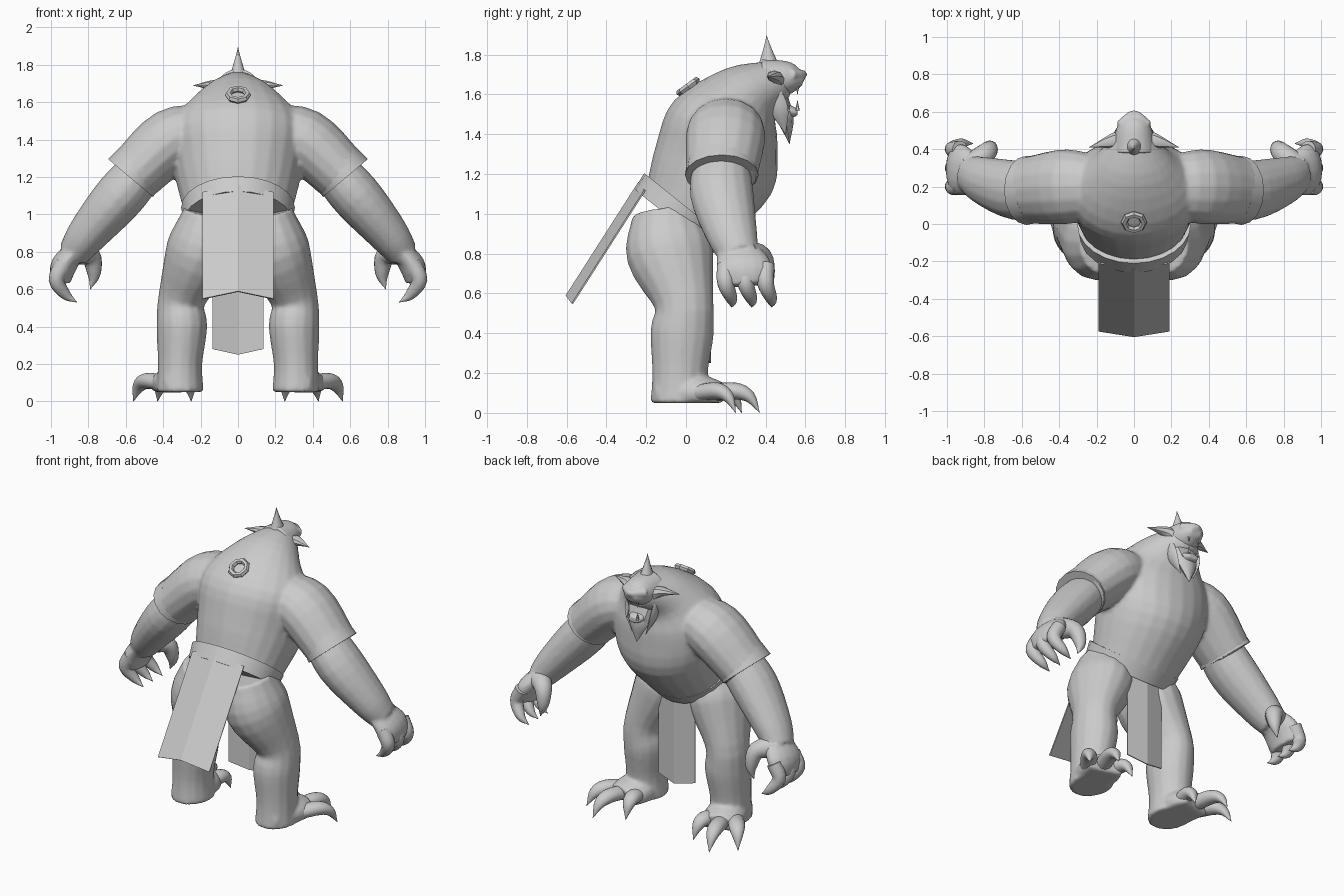
import bpy, bmesh, math
from mathutils import Vector

cube = bpy.data.objects.get("Cube")
if cube:
    bpy.data.objects.remove(cube, do_unlink=True)

colour = (.6, .6, .6, 1)
grey = bpy.data.materials.new("plain_grey")
grey.use_nodes = True
grey.diffuse_color = colour
grey.node_tree.nodes["Principled BSDF"].inputs["Base Color"].default_value = colour


def activate(ob):
    bpy.ops.object.select_all(action='DESELECT')
    ob.select_set(True)
    bpy.context.view_layer.objects.active = ob


def finish(ob, angle=40):
    """Apply the modifiers and shade with sharp edges kept."""
    activate(ob)
    for modifier in list(ob.modifiers):
        bpy.ops.object.modifier_apply(modifier=modifier.name)
    bpy.ops.object.shade_smooth_by_angle(angle=math.radians(angle))
    return ob


def make(name, bm):
    bmesh.ops.recalc_face_normals(bm, faces=bm.faces)
    mesh = bpy.data.meshes.new(name)
    bm.to_mesh(mesh)
    bm.free()
    mesh.materials.append(grey)
    ob = bpy.data.objects.new(name, mesh)
    bpy.context.collection.objects.link(ob)
    return ob


def flow(rows, steps=4):
    """Smooth spline through rows of equal length."""
    rows = [Vector(row) for row in rows]
    rows = [rows[0] * 2 - rows[1], *rows, rows[-1] * 2 - rows[-2]]
    result = []
    for before, start, end, after in zip(rows, rows[1:], rows[2:], rows[3:]):
        leave, arrive = (end - before) / 2, (after - start) / 2
        for step in range(steps):
            t = step / steps
            ease = t * t * (3 - 2 * t)
            result.append(start.lerp(end, ease) + leave * (t * (1 - t) ** 2)
                          - arrive * (t * t * (1 - t)))
    return result + [rows[-2]]


def skin(name, rings, sides=16, pair=False, floor=0):
    """Loft through elliptical rings given as (centre, half axis, half axis)."""
    bm = bmesh.new()
    loops = []
    for centre, across, along in rings:
        loop = []
        for i in range(sides):
            turn = math.tau * i / sides
            point = centre + across * math.cos(turn) + along * math.sin(turn)
            point.z = max(point.z, floor)
            loop.append(bm.verts.new(point))
        loops.append(loop)
    for low, high in zip(loops, loops[1:]):
        for i in range(sides):
            bm.faces.new((low[i - 1], low[i], high[i], high[i - 1]))
    bm.faces.new(loops[0])
    bm.faces.new(loops[-1])
    ob = make(name, bm)
    if pair:
        ob.modifiers.new("mirror", 'MIRROR').use_mirror_merge = False
    return finish(ob)


def tube(name, rows, ref=(0, 1, 0), wide=.85, pair=True, **options):
    """Limb along rows of (x, y, z, radius); wide scales the radius across ref."""
    rows = flow(rows)
    spots = [Vector(row[:3]) for row in rows]
    rings = []
    for i, row in enumerate(rows):
        heading = (spots[min(i + 1, len(spots) - 1)] - spots[max(i - 1, 0)]).normalized()
        side = Vector(ref)
        side = (side - heading * side.dot(heading)).normalized()
        radius = max(row[3], .001)
        rings.append((spots[i], side * radius, heading.cross(side) * radius * wide))
    return skin(name, rings, pair=pair, **options)


def profile(name, rows):
    """Central form from rows of (back y, back z, front y, front z, half width)."""
    rings = []
    for back, top, front, bottom, half in flow(rows):
        a, b = Vector((0, back, top)), Vector((0, front, bottom))
        rings.append(((a + b) / 2, Vector((half, 0, 0)), (b - a) / 2))
    return skin(name, rings, sides=24)


def fuse(name, parts, voxel=.012):
    """Melt overlapping lofts into one smooth skin."""
    body = parts[0]
    activate(body)
    for part in parts:
        part.select_set(True)
    bpy.ops.object.join()
    body.name = name
    melt = body.modifiers.new("melt", 'REMESH')
    melt.mode, melt.voxel_size = 'VOXEL', voxel
    body.modifiers.new("relax", 'SMOOTH').iterations = 5
    finish(body, 60)


# Hunched torso with short sleeves
torso = profile("torso", [
    (-.2, 1.13, .18, .84, .28), (-.15, 1.35, .43, 1.1, .34), (-.06, 1.57, .46, 1.35, .36),
    (.2, 1.73, .45, 1.5, .22), (.45, 1.77, .53, 1.6, .09)])
sleeves = tube("sleeves", [(.15, .2, 1.45, .15), (.35, .2, 1.4, .2), (.57, .18, 1.2, .18)],
               pair=True)
fuse("tunic", [torso, sleeves])
tube("sleeve_hems", [(.52, .18, 1.26, .175), (.575, .18, 1.195, .185)])

# Arms with three clawed fingers and a thumb
forearms = tube("forearms", [
    (.48, .18, 1.27, .14), (.63, .18, 1.1, .16), (.8, .23, .9, .13), (.88, .27, .79, .1)])
palms = tube("palms", [(.85, .25, .83, .1), (.93, .29, .73, .14), (.95, .3, .64, .11)],
             wide=.5)
fuse("arms", [forearms, palms])
for y in (.2, .3, .4):
    tip = y + .03
    tube("fingers", [(.93, y, .74, .045), (.97, y, .65, .042), (.92, tip, .57, .028),
                     (.86, tip, .53, 0)], wide=1)
tube("thumbs", [(.88, .3, .8, .07), (.79, .38, .78, .055), (.77, .41, .68, .035),
                (.79, .41, .6, 0)], ref=(1, 1, 0), wide=1)

# Legs on flat feet with three clawed toes
shanks = tube("shanks", [
    (.15, -.1, 1, .17), (.2, -.08, .8, .22), (.3, -.01, .55, .15), (.3, -.02, .4, .16),
    (.31, -.03, .2, .14), (.31, -.03, .05, .15)])
feet = tube("feet", [(.31, -.15, .1, .08), (.33, .05, .1, .13), (.36, .17, .08, .11)],
            ref=(1, 0, 0), wide=.7, floor=.05)
fuse("legs", [shanks, feet])
for root, tip in (((.28, .1), (.25, .28)), ((.36, .12), (.43, .37)), ((.41, .06), (.56, .25))):
    root, tip = Vector(root), Vector(tip)
    tube("toes", [(*root, .1, .05), (*root.lerp(tip, .5), .11, .05),
                  (*root.lerp(tip, .8), .08, .035), (*tip, 0, 0)], ref=(1, 0, 0))

# Belt tilted down towards the belly
depth, lift = Vector((0, .2, -.16)), Vector((0, .03, .036))
skin("belt", [(Vector((0, -.03, 1)) + lift * side, Vector((.29 * grow, 0, 0)), depth * grow)
              for side, grow in ((-1, .9), (-1, 1), (1, 1.05), (1, .95))], sides=24)


def flap(name, half, top, bottom, fold):
    """Cloth panel creased down the middle; ends and crease offset are (y, z)."""
    bm = bmesh.new()
    edges = [[bm.verts.new((x * half, y + (not x) * fold[0], z + (not x) * fold[1]))
              for x in (-1, 0, 1)] for y, z in (top, bottom)]
    for i in range(2):
        bm.faces.new((edges[0][i], edges[0][i + 1], edges[1][i + 1], edges[1][i]))
    ob = make(name, bm)
    ob.modifiers.new("thickness", 'SOLIDIFY').thickness = .008
    finish(ob, 5)


flap("back_flap", .19, (-.21, 1.12), (-.575, .55), (-.03, .04))
flap("front_flap", .135, (.1, .9), (.1, .28), (.025, -.03))

# Eight-sided medallion lying on the upper back
bpy.ops.mesh.primitive_torus_add(
    major_segments=8, minor_segments=6, major_radius=.052, minor_radius=.018,
    location=(0, .01, 1.64), rotation=(math.radians(36), 0, 0))
medallion = bpy.context.object
medallion.name = "medallion_ring"
medallion.data.materials.append(grey)
finish(medallion, 20)

# Head with brow, open mouth, pointed beard, ears and horn
skull = profile("skull", [(.38, 1.78, .38, 1.54, .12), (.53, 1.76, .52, 1.6, .09),
                          (.6, 1.69, .58, 1.64, .04)])
jaw = profile("jaw", [(.4, 1.6, .4, 1.46, .1), (.56, 1.53, .56, 1.49, .04)])
brow = tube("brow", [(-.08, .53, 1.7, .025), (0, .59, 1.7, .022), (.08, .53, 1.7, .025)],
            ref=(0, 0, 1), pair=False)
fuse("head", [skull, jaw, brow], .008)
tube("beard", [(0, .46, 1.56, .1), (0, .5, 1.47, .07), (0, .52, 1.35, 0)],
     ref=(1, 0, 0), wide=.6, pair=False, sides=8)
tube("cheek_tufts", [(.1, .43, 1.63, .04), (.09, .47, 1.52, .045), (.05, .5, 1.4, 0)],
     wide=.3, sides=8)
tube("ears", [(.08, .45, 1.67, .05), (.13, .44, 1.69, .035), (.24, .41, 1.69, 0)], sides=8)
for name, root, tip in (("upper_fangs", 1.65, 1.6), ("lower_fangs", 1.52, 1.57)):
    tube(name, [(.035, .56, root, .012), (.035, .56, tip, 0)], sides=6)
tube("horn", [(0, .415, 1.74, .055), (0, .41, 1.82, .024), (0, .405, 1.895, 0)],
     pair=False, sides=10)
